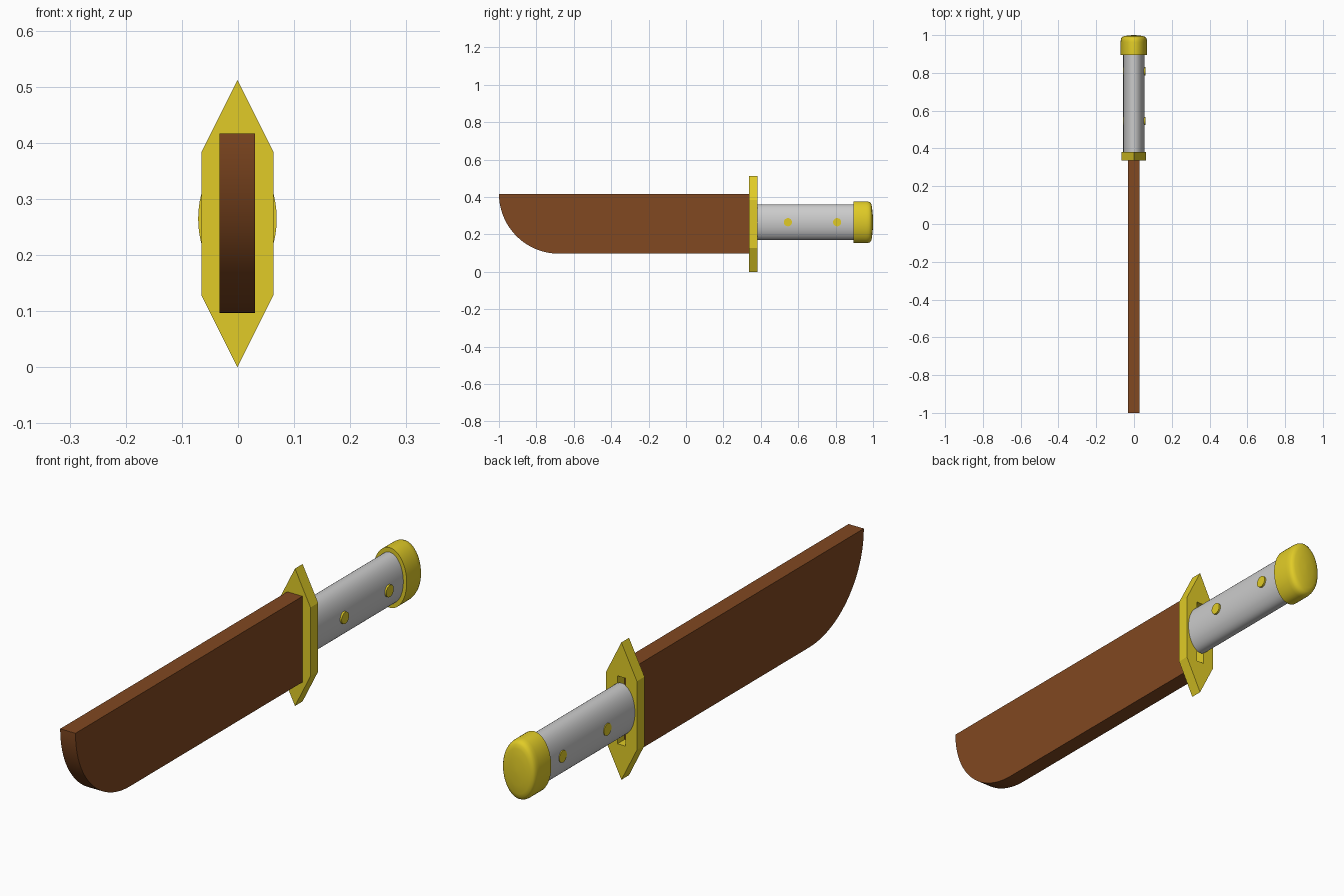
import bpy, bmesh, math

if "Cube" in bpy.data.objects:
    bpy.data.objects.remove(bpy.data.objects["Cube"])

CX, CZ = -0.001, 0.265


def material(name, color):
    m = bpy.data.materials.new(name)
    m.diffuse_color = (*color, 1)
    m.use_nodes = True
    m.node_tree.nodes["Principled BSDF"].inputs["Base Color"].default_value = m.diffuse_color
    return m


GOLD = material("gold", (0.75, 0.6, 0.02))
BROWN = material("brown", (0.22, 0.065, 0.015))


def finish(name, bm, mat=None, smooth=False):
    bmesh.ops.recalc_face_normals(bm, faces=bm.faces)
    me = bpy.data.meshes.new(name)
    bm.to_mesh(me)
    bm.free()
    ob = bpy.data.objects.new(name, me)
    bpy.context.collection.objects.link(ob)
    if mat:
        me.materials.append(mat)
    if smooth:
        bpy.ops.object.select_all(action='DESELECT')
        ob.select_set(True)
        bpy.context.view_layer.objects.active = ob
        bpy.ops.object.shade_smooth_by_angle(angle=math.radians(35))
    return ob


def prism(name, points, offset, mat, smooth=False):
    """Extrude a closed 3D outline along an offset."""
    bm = bmesh.new()
    face = bm.faces.new([bm.verts.new(p) for p in points])
    ext = bmesh.ops.extrude_face_region(bm, geom=[face])
    verts = [v for v in ext["geom"] if isinstance(v, bmesh.types.BMVert)]
    bmesh.ops.translate(bm, vec=offset, verts=verts)
    return finish(name, bm, mat, smooth)


def oval_loft(name, profile, rx, rz, mat=None, n=48):
    """Stack elliptical rings along y; profile holds (y, scale)."""
    bm = bmesh.new()
    rings = []
    for y, s in profile:
        rings.append([bm.verts.new((CX + rx * s * math.cos(2 * math.pi * i / n), y,
                                    CZ + rz * s * math.sin(2 * math.pi * i / n)))
                      for i in range(n)])
    for a, b in zip(rings, rings[1:]):
        for i in range(n):
            j = (i + 1) % n
            bm.faces.new((a[i], a[j], b[j], b[i]))
    bm.faces.new(rings[0])
    bm.faces.new(rings[-1])
    return finish(name, bm, mat, True)


# Blade: flat slab with a quarter-round tip
X0, X1, R = -0.033, 0.03, 0.32
outline = [(X0, 0.34, 0.417)]
for i in range(25):
    a = math.pi / 2 * i / 24
    outline.append((X0, -0.68 - R * math.cos(a), 0.417 - R * math.sin(a)))
outline.append((X0, 0.34, 0.097))
prism("blade", outline, (X1 - X0, 0, 0), BROWN, True)

# Guard: pointed hexagon with a narrow slot through it
hexagon = [(0, 0), (0.064, 0.128), (0.064, 0.384),
           (0, 0.512), (-0.064, 0.384), (-0.064, 0.128)]
guard = prism("guard", [(CX + x, 0.337, z) for x, z in hexagon], (0, 0.045, 0), GOLD)
slot = prism("slot_cutter", [(CX + x, 0.30, z) for x, z in
                             ((-0.016, 0.13), (0.016, 0.13), (0.016, 0.383), (-0.016, 0.383))],
             (0, 0.12, 0), GOLD)
slot.hide_render = True
slot.hide_set(True)
cut = guard.modifiers.new("slot", 'BOOLEAN')
cut.object = slot
cut.operation = 'DIFFERENCE'
cut.solver = 'EXACT'

# Grip: oval tube
oval_loft("grip", [(0.38, 1), (0.9, 1)], 0.056, 0.095)

# Pommel: oval cap with a rounded, shallow dome
oval_loft("pommel", [(0.895, 1), (0.963, 1), (0.975, 0.985), (0.984, 0.95), (0.990, 0.88),
                     (0.994, 0.75), (0.998, 0.45), (1.0, 0.08)], 0.07, 0.112, GOLD)

# Rivets: pins running through the grip
for k, y in enumerate((0.545, 0.808)):
    pts = [(-0.059, y + 0.022 * math.cos(2 * math.pi * i / 24),
            CZ + 0.022 * math.sin(2 * math.pi * i / 24)) for i in range(24)]
    prism(f"rivet_{k + 1}", pts, (0.12, 0, 0), GOLD, True)
